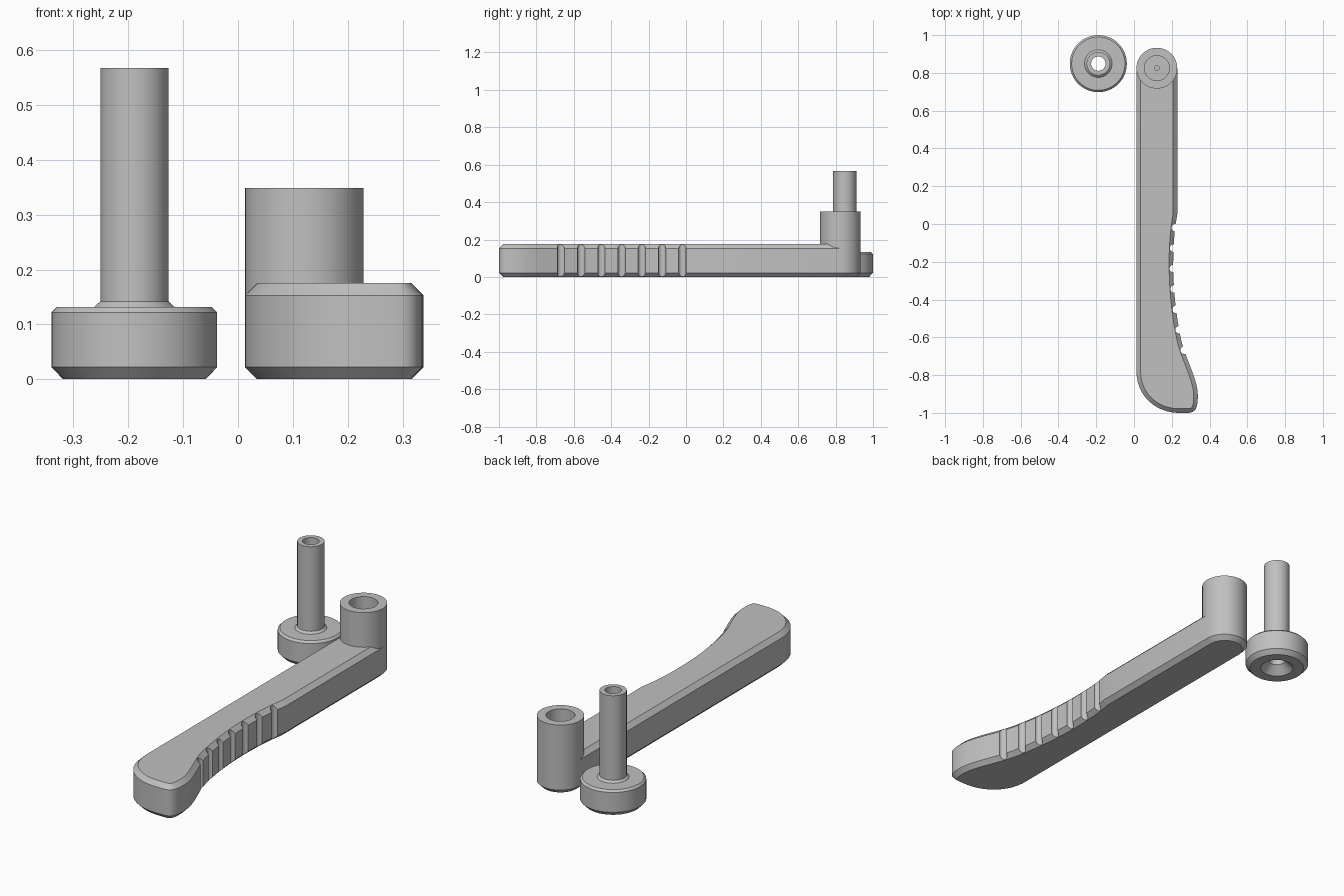
import bpy, bmesh, math
from mathutils import Vector
from mathutils.geometry import interpolate_bezier

if "Cube" in bpy.data.objects:
    bpy.data.objects.remove(bpy.data.objects["Cube"])

grey = bpy.data.materials.new("grey")
grey.diffuse_color = (0.53, 0.53, 0.53, 1)
grey.use_nodes = True
grey.node_tree.nodes["Principled BSDF"].inputs["Base Color"].default_value = grey.diffuse_color


def finish(bm, name):
    bmesh.ops.recalc_face_normals(bm, faces=bm.faces)
    me = bpy.data.meshes.new(name)
    bm.to_mesh(me)
    bm.free()
    ob = bpy.data.objects.new(name, me)
    bpy.context.collection.objects.link(ob)
    me.materials.append(grey)
    return ob


def lathe(name, profile, x, y, closed=True, n=64):
    """Spin an (r, z) profile about a vertical axis at x, y."""
    bm = bmesh.new()
    vs = [bm.verts.new((r, 0, z)) for r, z in profile]
    es = [bm.edges.new(p) for p in zip(vs, vs[1:])]
    if closed:
        es.append(bm.edges.new((vs[-1], vs[0])))
    bmesh.ops.spin(bm, geom=vs + es, axis=(0, 0, 1), cent=(0, 0, 0),
                   angle=math.tau, steps=n, use_merge=True)
    bmesh.ops.remove_doubles(bm, verts=bm.verts, dist=1e-5)
    bmesh.ops.translate(bm, verts=bm.verts, vec=(x, y, 0))
    return finish(bm, name)


def cut(ob, tool):
    mod = ob.modifiers.new("cut", 'BOOLEAN')
    mod.operation, mod.solver, mod.object = 'DIFFERENCE', 'EXACT', tool
    bpy.context.view_layer.objects.active = ob
    bpy.ops.object.modifier_apply(modifier=mod.name)
    bpy.data.objects.remove(tool)


def smooth(ob):
    bpy.ops.object.select_all(action='DESELECT')
    ob.select_set(True)
    bpy.context.view_layer.objects.active = ob
    bpy.ops.object.shade_smooth_by_angle(angle=math.radians(25))


def bez(a, b, c, d, n):
    pts = interpolate_bezier(*[Vector((*p, 0)) for p in (a, b, c, d)], n)
    return [(p.x, p.y) for p in pts]


# Knob with hollow stem and countersunk underside
knob = lathe("knob_and_stem", [
    (0.078, 0), (0.130, 0), (0.151, 0.022), (0.151, 0.122), (0.141, 0.132),
    (0.073, 0.132), (0.062, 0.142), (0.062, 0.567), (0.038, 0.567),
    (0.038, 0.04)], -0.189, 0.849)

# Lever outline: round pivot end, straight back, rounded foot, finger curve
BX, BY, R, TOP, CH = 0.121, 0.825, 0.108, 0.175, 0.022
grip = bez((0.229, 0.05), (0.20, -0.10), (0.195, -0.36), (0.25, -0.615), 28)
foot = bez((0.25, -0.615), (0.275, -0.72), (0.338, -0.82), (0.338, -0.91), 14)[1:]
foot += bez((0.338, -0.91), (0.338, -0.975), (0.325, -1.0), (0.285, -1.0), 9)[1:]
heel = bez((0.24, -1.0), (0.115, -1.0), (0.013, -0.91), (0.013, -0.78), 18)
end = [(BX - R * math.cos(math.pi * i / 32), BY + R * math.sin(math.pi * i / 32))
       for i in range(33)]
bm = bmesh.new()
base = bm.faces.new([bm.verts.new((x, y, 0)) for x, y in grip + foot + heel + end])
top = bmesh.ops.extrude_face_region(bm, geom=[base], use_keep_orig=True)["geom"]
bmesh.ops.translate(bm, vec=(0, 0, TOP),
                    verts=[g for g in top if isinstance(g, bmesh.types.BMVert)])
bmesh.ops.recalc_face_normals(bm, faces=bm.faces)
rims = [e for e in bm.edges if abs(e.verts[0].co.z - e.verts[1].co.z) < 1e-6]
bmesh.ops.bevel(bm, geom=rims, offset=CH, offset_type='OFFSET', segments=1,
                profile=0.5, affect='EDGES')
lever = finish(bm, "lever_arm")

# Finger grooves along the curved edge
edge = grip + foot
for i in range(7):
    gy = -0.02 - i * 0.108
    gx = next(a[0] + (b[0] - a[0]) * (gy - a[1]) / (b[1] - a[1])
              for a, b in zip(edge, edge[1:]) if b[1] <= gy <= a[1])
    cut(lever, lathe("groove_cutter", [(0, -0.1), (0.02, -0.1), (0.02, 0.3), (0, 0.3)],
                     gx, gy, closed=False, n=24))

# Blind bore with a small centre dimple
BORE = 0.066
cut(lever, lathe("bore_cutter", [(0, 0.06), (0.012, 0.06), (0.012, 0.08), (BORE, 0.08),
                                 (BORE, 0.3), (0, 0.3)], BX, BY, closed=False))

# Pivot tube standing on the round end
tube = lathe("pivot_tube", [(BORE, TOP - CH), (R, TOP - CH), (R, 0.349), (BORE, 0.349)],
             BX, BY)

for ob in (knob, lever, tube):
    smooth(ob)
